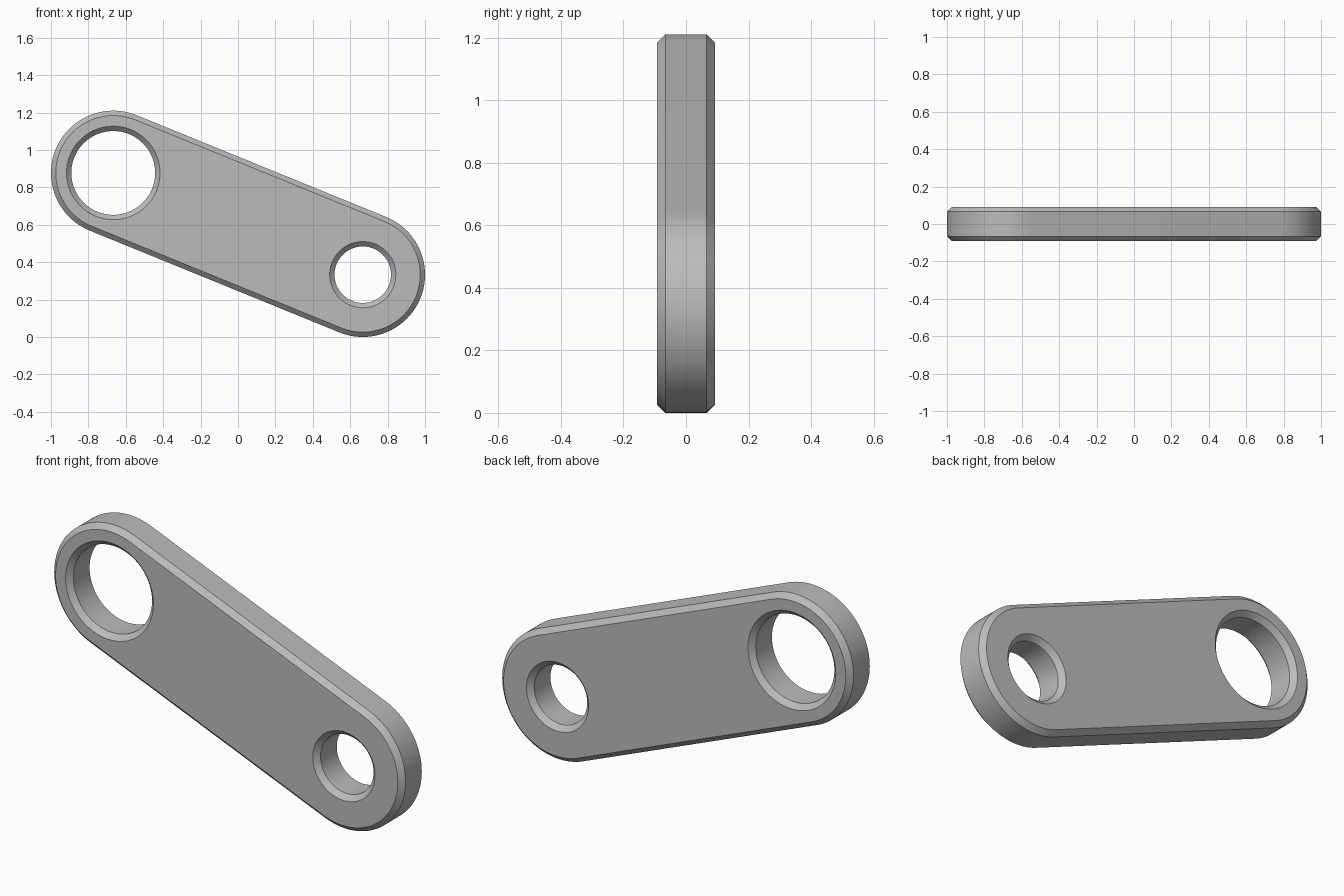
import bpy
import bmesh
from math import atan2, cos, sin, pi
from mathutils import Vector

cube = bpy.data.objects.get("Cube")
if cube:
    bpy.data.objects.remove(cube, do_unlink=True)

# Main dimensions
HALF_DEPTH = 0.092
CHAMFER = 0.026
END_RADIUS = 0.333
UPPER = Vector((-0.667, 0, 0.877))
LOWER = Vector((0.667, 0, 0.333))
STEPS = 48

metal = bpy.data.materials.new("grey metal")
metal.use_nodes = True
grey = (0.5, 0.5, 0.5, 1)
metal.diffuse_color = grey
metal.node_tree.nodes["Principled BSDF"].inputs["Base Color"].default_value = grey


def arc(center, radius, start, sweep, count):
    angles = [start + sweep * i / count for i in range(count + 1)]
    return [center + Vector((radius * cos(a), 0, radius * sin(a))) for a in angles]


def bar_outline(inset):
    """Two half circles joined by straight sides."""
    axis = LOWER - UPPER
    side = atan2(axis.z, axis.x) + pi / 2
    r = END_RADIUS - inset
    return arc(UPPER, r, side, pi, STEPS) + arc(LOWER, r, side + pi, pi, STEPS)


def hole_outline(center, radius):
    """Hole that widens where the bar outline is inset."""
    return lambda inset: arc(center, radius + inset, 0, 2 * pi, 2 * STEPS)[:-1]


bm = bmesh.new()
levels = [(-HALF_DEPTH, CHAMFER), (-HALF_DEPTH + CHAMFER, 0),
          (HALF_DEPTH - CHAMFER, 0), (HALF_DEPTH, CHAMFER)]
front_edges, back_edges = [], []

# Chamfered outer wall and the two chamfered bores
for outline in (bar_outline, hole_outline(UPPER, 0.224), hole_outline(LOWER, 0.151)):
    rings = [[bm.verts.new(p + Vector((0, y, 0))) for p in outline(inset)]
             for y, inset in levels]
    n = len(rings[0])
    for a, b in zip(rings, rings[1:]):
        for i in range(n):
            j = (i + 1) % n
            bm.faces.new((a[i], a[j], b[j], b[i]))
    for ring, edges in ((rings[0], front_edges), (rings[-1], back_edges)):
        edges += [bm.edges.get((ring[i], ring[(i + 1) % n])) for i in range(n)]

# Flat front and back with the holes left open
for edges, y in ((front_edges, -1), (back_edges, 1)):
    bmesh.ops.triangle_fill(bm, edges=edges, use_beauty=True, normal=(0, y, 0))
bmesh.ops.recalc_face_normals(bm, faces=bm.faces)

mesh = bpy.data.meshes.new("link_bar")
bm.to_mesh(mesh)
bm.free()
mesh.materials.append(metal)
link_bar = bpy.data.objects.new("link_bar", mesh)
bpy.context.collection.objects.link(link_bar)

bpy.ops.object.select_all(action="DESELECT")
link_bar.select_set(True)
bpy.context.view_layer.objects.active = link_bar
bpy.ops.object.shade_smooth_by_angle(angle=pi / 6)
